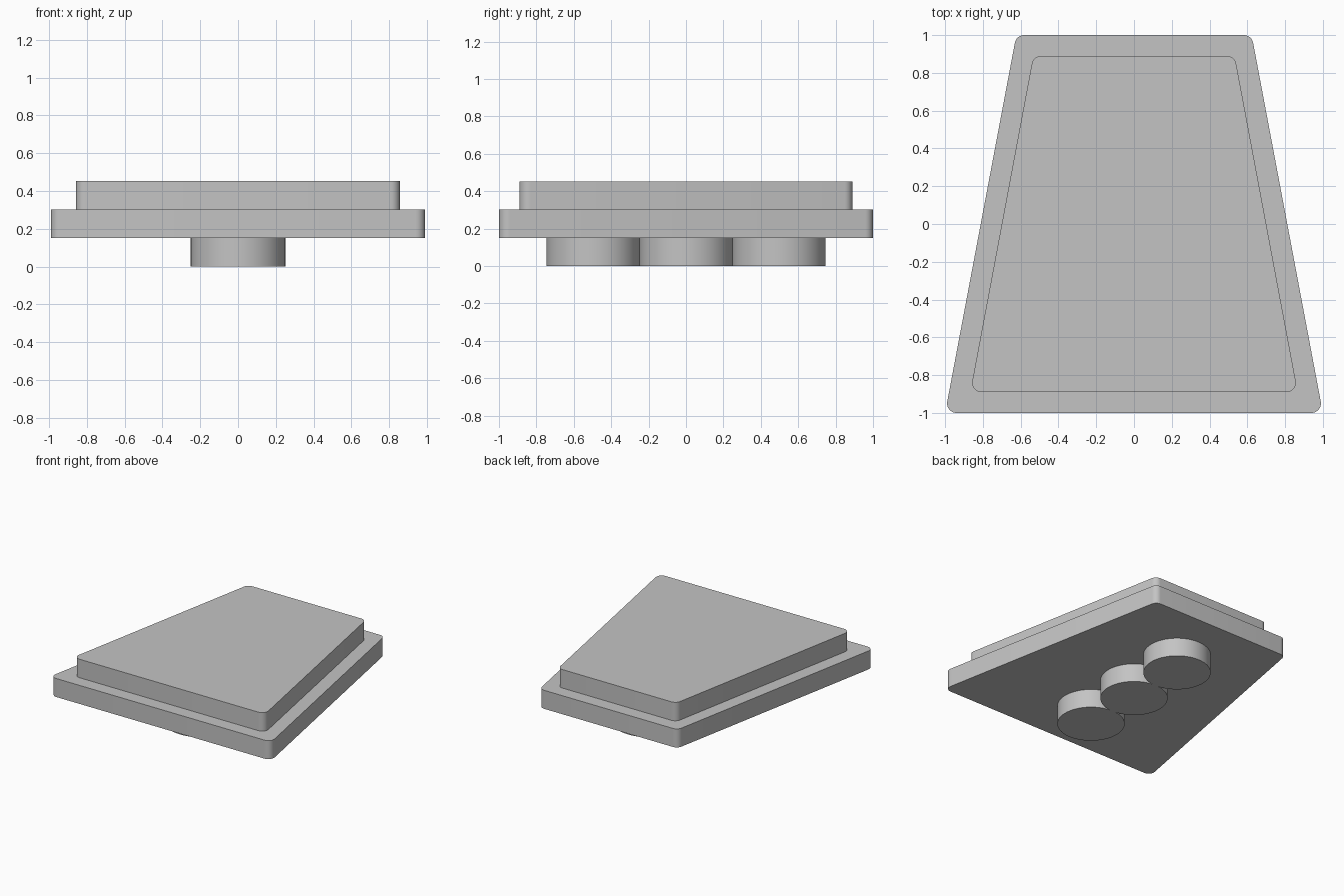
import bpy
import bmesh
import math
from mathutils import Vector

cube = bpy.data.objects.get("Cube")
if cube:
    bpy.data.objects.remove(cube, do_unlink=True)

grey = bpy.data.materials.new("plain grey")
grey.use_nodes = True
grey.diffuse_color = (0.55, 0.55, 0.55, 1)
grey.node_tree.nodes["Principled BSDF"].inputs["Base Color"].default_value = grey.diffuse_color

CORNER = 0.05
LAYER = 0.151


def rounded_outline(corners, radius, steps=8):
    """Counter-clockwise polygon with every corner replaced by an arc."""
    points = []
    for i, corner in enumerate(corners):
        to_prev = (corners[i - 1] - corner).normalized()
        to_next = (corners[(i + 1) % len(corners)] - corner).normalized()
        half = to_prev.angle(to_next) / 2
        centre = corner + (to_prev + to_next).normalized() * radius / math.sin(half)
        start = math.atan2(-to_prev.x, to_prev.y)
        sweep = math.pi - 2 * half
        # the outward normal of the incoming edge is where the arc begins
        start = math.atan2(to_prev.x, -to_prev.y)
        for k in range(steps + 1):
            a = start + sweep * k / steps
            points.append(centre + Vector((math.cos(a), math.sin(a))) * radius)
    return points


def extrude_outline(name, points, z0, z1):
    bm = bmesh.new()
    base = bm.faces.new([bm.verts.new((p.x, p.y, z0)) for p in points])
    top = bmesh.ops.extrude_face_region(bm, geom=[base], use_keep_orig=True)
    moved = [v for v in top["geom"] if isinstance(v, bmesh.types.BMVert)]
    bmesh.ops.translate(bm, verts=moved, vec=(0, 0, z1 - z0))
    bmesh.ops.recalc_face_normals(bm, faces=bm.faces)
    mesh = bpy.data.meshes.new(name)
    bm.to_mesh(mesh)
    bm.free()
    mesh.materials.append(grey)
    obj = bpy.data.objects.new(name, mesh)
    bpy.context.collection.objects.link(obj)
    bpy.ops.object.select_all(action="DESELECT")
    obj.select_set(True)
    bpy.context.view_layer.objects.active = obj
    bpy.ops.object.shade_smooth_by_angle(angle=math.radians(30))
    return obj


def trapezoid(front, back, depth):
    corners = [(-front, -depth), (front, -depth), (back, depth), (-back, depth)]
    return rounded_outline([Vector(c) for c in corners], CORNER)


# Wide lower plate and inset upper plate
extrude_outline("lower_plate", trapezoid(1.0, 0.623, 1.0), LAYER, 2 * LAYER)
extrude_outline("upper_plate", trapezoid(0.867, 0.533, 0.89), 2 * LAYER, 3 * LAYER)

# Row of three round pegs underneath
for label, y in (("front", -0.497), ("middle", 0), ("back", 0.497)):
    circle = [Vector((0.25 * math.cos(a), y + 0.25 * math.sin(a)))
              for a in (math.tau * k / 64 for k in range(64))]
    extrude_outline(label + "_peg", circle, 0, LAYER)
